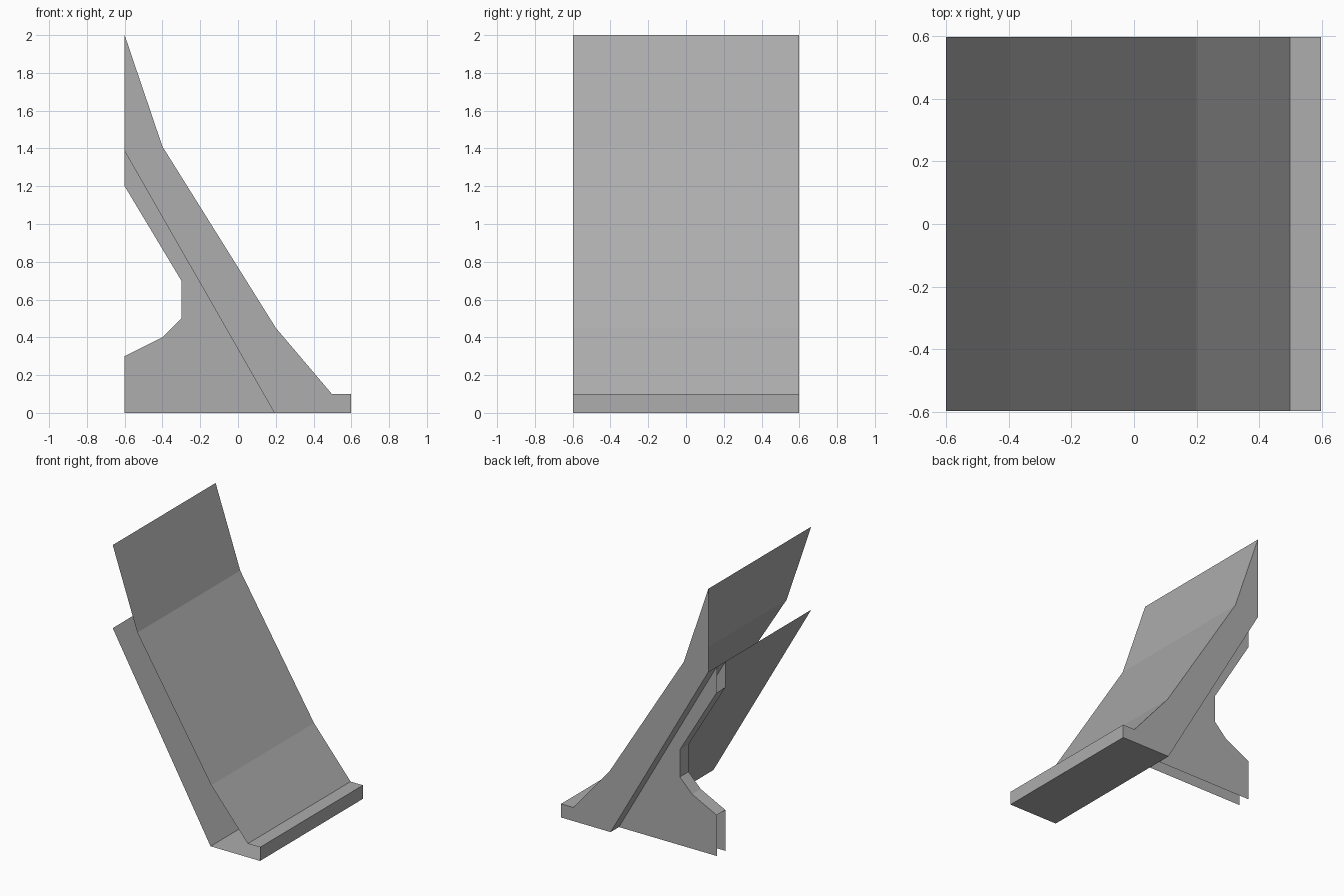
import bpy

cube = bpy.data.objects.get("Cube")
if cube:
    bpy.data.objects.remove(cube)

# Single plain grey
grey = bpy.data.materials.new("mid_grey")
grey.use_nodes = True
colour = (0.418, 0.418, 0.418, 1.0)
grey.diffuse_color = colour
grey.node_tree.nodes["Principled BSDF"].inputs["Base Color"].default_value = colour


def extrude_profile(name, profile, y_front, y_back, open_edges, front_cap=True):
    """Sweep an x-z profile (counterclockwise from the front) along y.
    open_edges lists the profile edges that get no wall."""
    n = len(profile)
    verts = [(x, y, z) for y in (y_front, y_back) for x, z in profile]
    faces = [(i, i + n, (i + 1) % n + n, (i + 1) % n)
             for i in range(n) if i not in open_edges]
    faces.append(tuple(reversed(range(n, 2 * n))))
    if front_cap:
        faces.append(tuple(range(n)))
    mesh = bpy.data.meshes.new(name)
    mesh.from_pydata(verts, [], faces)
    mesh.materials.append(grey)
    obj = bpy.data.objects.new(name, mesh)
    bpy.context.collection.objects.link(obj)
    return obj


# Sloping hollow barrier: open at the rear and at the front end
slope = [(-0.6, 1.39), (0.195, 0), (0.597, 0), (0.597, 0.1), (0.497, 0.1),
         (0.2, 0.45), (-0.4, 1.41), (-0.6, 2)]
extrude_profile("sloped_shell", slope, -0.597, 0.597, {len(slope) - 1}, front_cap=False)

# Bracket under the slope: open against the wall, the floor and the shell
bracket = [(-0.6, 0), (0.195, 0), (-0.6, 1.39), (-0.6, 1.2), (-0.3, 0.7),
           (-0.3, 0.5), (-0.4, 0.4), (-0.6, 0.3)]
extrude_profile("support_bracket", bracket, 0.4, 0.5, {0, 1, 2, len(bracket) - 1})
